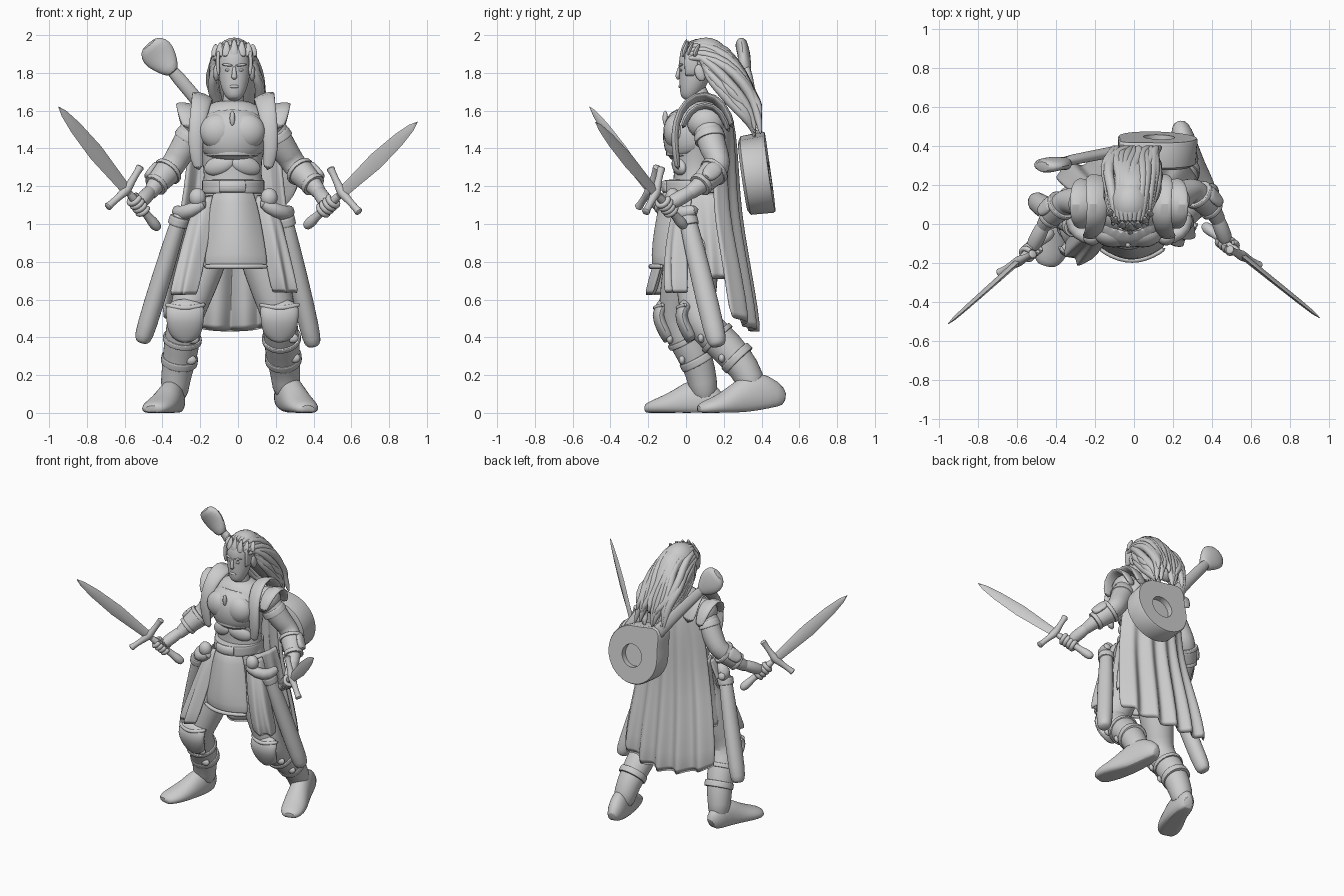
import bpy, bmesh, math, random
from mathutils import Vector as V, Matrix

if "Cube" in bpy.data.objects:
    bpy.data.objects.remove(bpy.data.objects["Cube"])
random.seed(4)

clay = bpy.data.materials.new("clay grey")
clay.use_nodes = True
GREY = (.6, .6, .6, 1)
clay.diffuse_color = GREY
clay.node_tree.nodes["Principled BSDF"].inputs["Base Color"].default_value = GREY


def finish(name, bm, sub=1, thick=0):
    bmesh.ops.recalc_face_normals(bm, faces=bm.faces)
    mesh = bpy.data.meshes.new(name)
    bm.to_mesh(mesh)
    bm.free()
    ob = bpy.data.objects.new(name, mesh)
    bpy.context.collection.objects.link(ob)
    mesh.materials.append(clay)
    if thick:
        ob.modifiers.new("thickness", "SOLIDIFY").thickness = thick
    if sub:
        m = ob.modifiers.new("smooth", "SUBSURF")
        m.levels = m.render_levels = sub
    for o in bpy.context.selected_objects:
        o.select_set(False)
    ob.select_set(True)
    bpy.context.view_layer.objects.active = ob
    bpy.ops.object.shade_smooth_by_angle(angle=math.radians(50))
    return ob


def skin(bm, rings):
    """Join rings of points into a capped surface."""
    rows = [[bm.verts.new(p) for p in r] for r in rings]
    n = len(rows[0])
    for a, b in zip(rows, rows[1:]):
        for i in range(n):
            bm.faces.new((a[i], a[(i + 1) % n], b[(i + 1) % n], b[i]))
    bm.faces.new(rows[0])
    bm.faces.new(rows[-1])


def tube(name, pts, ref=(0, 1, 0), n=12, sub=1, low=-1):
    """Elliptical sections (x, y, z, radius, second radius) along a path, cut flat below low."""
    c = [V(p[:3]) for p in pts]
    rings = []
    for i, p in enumerate(pts):
        t = (c[min(i + 1, len(c) - 1)] - c[max(i - 1, 0)]).normalized()
        u = V(ref).cross(t).normalized()
        v = t.cross(u)
        a, b = p[3], p[-1]
        rings.append([c[i] + u * a * math.cos(k * math.tau / n) + v * b * max(low, math.sin(k * math.tau / n))
                      for k in range(n)])
    bm = bmesh.new()
    skin(bm, rings)
    return finish(name, bm, sub)


def band(name, a, b, r, r2=None):
    """Cuff with crisp rims between two points."""
    a, b, r2 = V(a), V(b), r2 or r
    return tube(name, [(*a.lerp(b, t), r + (r2 - r) * t - d) for t, d in
                       ((0, .02), (.02, 0), (.2, 0), (.8, 0), (.98, 0), (1, .02))], n=16)


def ball(name, at, size, rot=(0, 0, 0)):
    bm = bmesh.new()
    bmesh.ops.create_uvsphere(bm, u_segments=20, v_segments=12, radius=1)
    ob = finish(name, bm, 0)
    ob.location, ob.scale, ob.rotation_euler = at, size, rot
    return ob


def sheet(name, rows, fold=0, waves=0, yaw=0, thick=.02, n=24, lift=0):
    """Cloth of arcs (x, y, z, half width, edge setback), folds and hem curve growing downward."""
    bm = bmesh.new()
    grid = []
    for j, (x, y, z, w, d) in enumerate(rows):
        line = []
        f = j / (len(rows) - 1)
        for i in range(n + 1):
            u = 2 * i / n - 1
            ripple = fold * f * math.cos(waves * math.pi * u)
            off = Matrix.Rotation(yaw, 3, "Z") @ V((w * u, d * u * u + ripple, lift * f * u * u))
            line.append(bm.verts.new(V((x, y, z)) + off))
        grid.append(line)
    for a, b in zip(grid, grid[1:]):
        for i in range(n):
            bm.faces.new((a[i], a[i + 1], b[i + 1], b[i]))
    return finish(name, bm, 1, thick)


# Torso, neck and bodice
tube("torso", [(-.02, .06, .88, .13, .1), (-.02, .06, 1.0, .19, .14), (-.02, .06, 1.14, .18, .14),
               (-.03, .06, 1.26, .145, .12), (-.03, .06, 1.4, .17, .14), (-.03, .07, 1.52, .21, .15),
               (-.03, .08, 1.61, .17, .11), (-.03, .08, 1.66, .08, .07)], n=20)
tube("neck", [(-.03, .1, 1.56, .075), (-.025, .07, 1.65, .057), (-.02, .06, 1.74, .055)])
tube("bodice", [(-.03, .05, 1.37, .14, .12), (-.03, .04, 1.39, .175, .15), (-.03, .03, 1.46, .19, .16),
                (-.03, .03, 1.53, .19, .15), (-.03, .05, 1.6, .15, .11)], n=20)
for s, side in ((-1, "right"), (1, "left")):
    ball(side + "_breast", (-.03 + s * .075, -.05, 1.49), (.1, .07, .095))
    ball(side + "_waist_plate", (-.03 + s * .07, -.035, 1.31), (.085, .035, .05), (0, s * .3, s * .3))
ball("bodice_clasp", (-.03, -.11, 1.56), (.014, .014, .04))
band("bodice_hem", (-.03, .05, 1.36), (-.03, .05, 1.4), .16)
band("belt", (-.025, .05, 1.16), (-.025, .05, 1.235), .17)
sheet("belt_buckle", [(-.03, -.13, 1.235, .075, .02), (-.03, -.135, 1.165, .075, .02)], thick=.025)

# Shoulder straps and flared shoulder caps
for s, side in ((-1, "right"), (1, "left")):
    x = -.025 + s * .18
    tube(side + "_vest_strap", [(x - s * .0, -.04, 1.28, .018, .03), (x + s * .025, -.06, 1.4, .02, .04),
                                (x + s * .01, -.06, 1.54, .02, .045), (x - s * .01, .0, 1.65, .02, .055),
                                (x - s * .02, .1, 1.69, .02, .06), (x - s * .01, .2, 1.64, .02, .06),
                                (x - s * .02, .25, 1.5, .02, .06)], ref=(1, 0, s * .4))
    tube(side + "_shoulder_cap", [(x + s * .055, -.02, 1.5, .016, .035), (x + s * .07, .015, 1.6, .018, .05),
                                  (x + s * .07, .1, 1.64, .018, .06), (x + s * .07, .19, 1.6, .018, .05),
                                  (x + s * .055, .23, 1.48, .016, .035)], ref=(1, 0, s * .2))

# Head and face
tube("head", [(-.02, .0, 1.655, .028, .026), (-.02, .012, 1.685, .055, .05), (-.02, .035, 1.74, .077, .075),
              (-.02, .05, 1.81, .088, .088), (-.02, .055, 1.88, .088, .098), (-.02, .07, 1.95, .06, .07)],
     n=16, sub=2)
tube("nose", [(-.02, -.03, 1.84, .01), (-.02, -.042, 1.8, .012), (-.02, -.046, 1.777, .018, .014),
              (-.02, -.033, 1.767, .012)], n=8)
ball("lips", (-.02, -.032, 1.728), (.026, .009, .009))
for s, side in ((-1, "right"), (1, "left")):
    ball(side + "_eye", (-.02 + s * .034, -.026, 1.815), (.016, .007, .007))
    ball(side + "_brow", (-.02 + s * .036, -.028, 1.842), (.03, .008, .007), (0, s * -.1, s * .3))
    ball(side + "_ear", (-.02 + s * .095, .075, 1.8), (.016, .028, .045), (.3, 0, 0))
    sheet(side + "_temple_plate", [(-.02 + s * .092, .03, 1.92, .035, 0), (-.02 + s * .1, .03, 1.86, .04, 0),
                                   (-.02 + s * .092, .02, 1.78, .025, 0)], yaw=math.pi / 2, n=6)

# Hair: cap, full core, swept strands over and beside it, and a circlet with peaks
ball("hair_cap", (-.02, .105, 1.875), (.105, .122, .112))
tube("hair_core", [(-.02, .12, 1.93, .08), (-.015, .19, 1.85, .105, .09), (-.005, .26, 1.74, .115, .085),
                   (.01, .315, 1.64, .1, .06), (.03, .36, 1.54, .05, .03)], n=14)


def strand(pts, tip):
    sizes = (.014, .024, .028, .03, .03, .02, .005)
    tube("hair_strand", [(*p, r) for p, r in zip(pts + [tip, V(tip) + V((.01, .005, -.06))], sizes)],
         ref=(1, 0, 0), n=8)


for i in range(13):
    a = (i / 12 * 2 - 1) * 1.4
    sx, cz = math.sin(a), math.cos(a)
    sway = random.uniform(-.025, .025)
    x = -.02 + sx * .1
    strand([(-.02 + sx * .085, .0, 1.86 + cz * .09), (x, .09, 1.87 + cz * .105),
            (x + sway, .215, 1.82 + cz * .1), (x * 1.2 + sway, .3, 1.74 + cz * .06),
            (x * 1.2 + .02 - sway, .36, 1.66)], (x + .03 + sway, .39, 1.56 + random.uniform(-.04, .08)))
for s in (-1, 1):
    for k in range(4):
        sway = random.uniform(-.015, .015)
        strand([(-.02 + s * .09, .05 + k * .015, 1.9 - k * .01), (-.02 + s * .112, .11, 1.86 - k * .025),
                (-.01 + s * .122 + sway, .18, 1.8 - k * .03), (s * .12 - sway, .24, 1.73 - k * .03),
                (.01 + s * .105 + sway, .31, 1.65 - k * .025)], (.025 + s * (.08 - k * .01), .36, 1.55 - k * .015))
for i in range(7):
    a = (i - 3) * .38
    x, y = -.02 + .108 * math.sin(a), .095 - .118 * math.cos(a)
    tube("circlet_peak", [(x, y, 1.88, .028, .012), (x, y + .005, 1.92, .026, .014),
                          (x, y + .03, 1.985 - abs(i - 3) * .01, .006)], n=8)

# Arms with sleeves, bracers and gripping hands; swords
arms = {
    "right": [(-.2, .09, 1.56), (-.265, .11, 1.44), (-.345, .12, 1.31), (-.45, .02, 1.19), (-.5, -.1, 1.1),
              (-.95, -.51, 1.62), (-.59, -.19, 1.18), (.17, .09, .25)],
    "left": [(.15, .1, 1.56), (.215, .13, 1.44), (.3, .18, 1.31), (.415, .06, 1.19), (.475, -.09, 1.1),
             (.95, -.48, 1.54), (.55, -.16, 1.165), (-.12, .05, .32)]}
for side, (sh, up, el, wr, hand, tip, guard, cross) in arms.items():
    sh, up, el, wr, hand, tip, guard = map(V, (sh, up, el, wr, hand, tip, guard))
    tube(side + "_arm", [(*sh, .085), (*up, .076), (*el.lerp(up, .3), .07), (*el, .068),
                         (*el.lerp(wr, .5), .065), (*wr, .042), (*wr.lerp(hand, .5), .04)], ref=(1, 0, 0), n=14)
    ball(side + "_shoulder", sh.lerp(up, .2), (.085, .1, .09))
    band(side + "_sleeve_cuff", up.lerp(sh, .35), up.lerp(el, .0), .08, .086)
    band(side + "_bracer", el.lerp(wr, .25), el.lerp(wr, .85), .076, .06)
    band(side + "_bracer_rim", el.lerp(wr, .2), el.lerp(wr, .33), .083)
    band(side + "_bracer_cuff", el.lerp(wr, .76), el.lerp(wr, .9), .066)
    out = V((.055 if side == "left" else -.055, .02, .03))
    tube(side + "_bracer_plate", [(*(el.lerp(wr, t) + out), w, .022) for t, w in
                                  ((.25, .03), (.35, .05), (.7, .045), (.8, .02))], ref=out)
    # Sword along one axis, crossguard perpendicular to it
    t = (tip - guard).normalized()
    g = V(cross)
    g = (g - t * g.dot(t)).normalized()
    v = t.cross(g)
    length = (tip - guard).length
    tube(side + "_blade", [(*(guard + t * length * f), w, h) for f, w, h in
                           ((0, .03, .016), (.2, .037, .015), (.45, .046, .014), (.75, .036, .012),
                            (.92, .02, .009), (1, .002, .002))], ref=v, n=4, sub=0)
    tube(side + "_crossguard", [(*(guard + g * k * .15 + t * abs(k) * .025), r) for k, r in
                                ((-1, .015), (-.96, .027), (-.85, .018), (-.3, .02), (0, .032),
                                 (.3, .02), (.85, .018), (.96, .027), (1, .015))], ref=v, n=10)
    tube(side + "_grip", [(*(guard - t * d), r) for d, r in
                          ((0, .024), (.1, .023), (.22, .022), (.24, .03), (.29, .03), (.31, .015))], ref=v)
    palm = guard - t * .115
    tube(side + "_palm", [(*wr, .036), (*wr.lerp(palm, .5), .042), (*palm, .042)], ref=(1, 0, 0))
    for k in range(4):
        c = palm + t * (k - 1.5) * .027
        tube(side + "_finger", [(*(c + (g * math.cos(q) + v * math.sin(q)) * .036), .016)
                                for q in (0, .8, 1.6, 2.4, 3.2, 4, 4.8, 5.6)], ref=t, n=8)

# Legs: thigh, calf, flat-soled boot (x, y, sole height, half width, height), knee guard and straps
legs = {
    "right": [(-.12, .04, 1.0), (-.28, -.06, .5), (-.31, .06, .28), (-.335, .09, .16),
              [(-.325, .18, .0, .035, .08), (-.335, .14, .0, .062, .16), (-.35, .05, .0, .07, .2),
               (-.385, -.05, .0, .082, .12), (-.42, -.13, .0, .088, .085), (-.45, -.19, .0, .07, .06),
               (-.455, -.215, .0, .04, .04)]],
    "left": [(.08, .05, 1.0), (.22, .06, .5), (.24, .27, .29), (.255, .345, .18),
             [(.235, .525, .04, .03, .06), (.24, .48, .03, .058, .14), (.265, .38, .015, .07, .22),
              (.295, .28, .0, .077, .17), (.33, .19, .0, .088, .1), (.36, .1, .0, .078, .065),
              (.37, .06, .0, .04, .04)]]}
for side, (hip, knee, calf, ankle, foot) in legs.items():
    hip, knee, calf, ankle = map(V, (hip, knee, calf, ankle))
    tube(side + "_leg", [(*hip, .13), (*hip.lerp(knee, .5), .12), (*hip.lerp(knee, .85), .1), (*knee, .092),
                         (*knee.lerp(calf, .5), .098), (*calf, .09), (*ankle, .078),
                         (*(ankle + V((0, .015, -.1))), .07)], n=16)
    tube(side + "_boot", [(x, y, z + h * .375, w, h * .625) for x, y, z, w, h in foot],
         ref=(0, 0, 1), n=16, low=-.6)
    front = knee + V((0, -.08, 0))
    tube(side + "_knee_guard", [(*(front + V((0, d, h))), w, .04) for h, w, d in
                                ((.085, .06, .04), (.07, .11, .02), (.02, .105, -.01), (-.05, .1, .02),
                                 (-.1, .08, .05), (-.115, .03, .06))])
    for f, w, h in ((.5, .106, .03), (1.0, .1, .045)):
        c = knee.lerp(calf, f)
        d = (calf - knee).normalized() * h / 2
        band(side + "_leg_strap", c - d, c + d, w)
        ball(side + "_strap_buckle", c + V((.06, -w * .8, 0)), (.03, .018, .025))
    tube(side + "_knee_rim", [(*(front + V((.11 * k, .05 * k * k - .025, .055 + .02 * k * k))), .014)
                              for k in (-1, -.6, -.2, .2, .6, 1)], ref=(0, 0, 1), n=8)

# Apron, hip cloths and hem trims
sheet("apron", [(-.025, -.125, 1.18, .11, .06), (-.02, -.155, 1.05, .14, .08), (-.015, -.18, .9, .16, .08),
                (-.01, -.185, .77, .175, .07)])
tube("apron_hem", [(-.01 + .175 * k, -.19 + .07 * k * k, .775, .014) for k in (-1, -.6, -.2, .2, .6, 1)],
     ref=(0, 0, 1), n=8)
sheet("right_hip_cloth", [(-.19, -.05, 1.16, .06, .05), (-.24, -.1, 1.0, .08, .06), (-.285, -.15, .8, .085, .06),
                          (-.325, -.195, .62, .09, .05)], fold=.018, waves=2, yaw=-.6)
sheet("left_hip_cloth", [(.16, -.04, 1.16, .06, .05), (.21, -.08, 1.0, .075, .06), (.25, -.1, .8, .08, .06),
                         (.285, -.09, .63, .085, .05)], fold=.018, waves=2, yaw=.6)
for s, side in ((-1, "right"), (1, "left")):
    x = -.025 + s * .2
    sheet(side + "_side_skirt", [(x, .07, 1.18, .12, .02), (x + s * .04, .08, .95, .13, .02),
                                 (x + s * .08, .1, .7, .13, .02)], fold=.015, waves=3, yaw=s * 1.35)
    tube(side + "_hip_roll", [(x - s * .06, -.08, 1.12, .03), (x + s * .02, -.07, 1.07, .042),
                              (x + s * .09, -.02, 1.05, .042), (x + s * .1, .07, 1.08, .03)], ref=(0, 0, 1))
    ball(side + "_pouch", (x - s * .01, -.07, 1.14), (.045, .04, .05))

# Scabbards
for side, a, b in (("right", (-.3, -.02, 1.06), (-.51, .12, .37)), ("left", (.24, .0, 1.06), (.4, .17, .35))):
    a, b = V(a), V(b)
    tube(side + "_scabbard", [(*a.lerp(b, f), w, w * 1.1) for f, w in
                              ((0, .035), (.03, .045), (.5, .055), (.9, .055), (.98, .045), (1, .025))])
    band(side + "_scabbard_collar", a.lerp(b, .03), a.lerp(b, .1), .055)

# Cloak
sheet("cloak", [(-.025, .25, 1.58, .19, -.04), (-.02, .27, 1.4, .25, -.1), (-.02, .275, 1.15, .27, -.11),
                (-.025, .295, .95, .3, -.11), (-.035, .335, .7, .345, -.1), (-.04, .375, .42, .375, -.1)],
      fold=.03, waves=5, thick=.025, n=40, lift=.08)

# Lute on the back: rounded body with a sunken round sound hole
centre, head = V((.12, .385, 1.255)), V((-.41, .31, 1.885))
ay = (head - centre).normalized()
az = V((.15, 1, 0))
az = (az - ay * az.dot(ay)).normalized()
ax = ay.cross(az)
frame = Matrix((ax, ay, az)).transposed().to_4x4()
frame.translation = centre


def lute_ring(scale, z, hole=False):
    ring = []
    for k in range(40):
        a = k * math.tau / 40
        c, s = math.cos(a), math.sin(a)
        point = (.08 * c, .08 * s - .01) if hole else (
            .205 * c * scale, (.205 + .08 * max(s, 0) ** 12) * s * scale)
        ring.append((*point, z))
    return ring


bm = bmesh.new()
skin(bm, [lute_ring(.85, -.085), lute_ring(.97, -.07), lute_ring(1, .05), lute_ring(.97, .06),
          lute_ring(1, .06, True), lute_ring(1, .02, True)])
finish("lute_body", bm, 0).matrix_world = frame
tube("lute_neck", [(*(centre.lerp(head, f) + az * (1 - f) * .03), w, .028) for f, w in
                   ((.2, .06), (.4, .042), (.7, .036), (.95, .04))], ref=az)
tube("lute_peghead", [(*(head + ay * d - az * abs(d) * .1), w, .035) for d, w in
                      ((-.11, .035), (-.07, .06), (.0, .095), (.06, .09), (.1, .05))], ref=az)
